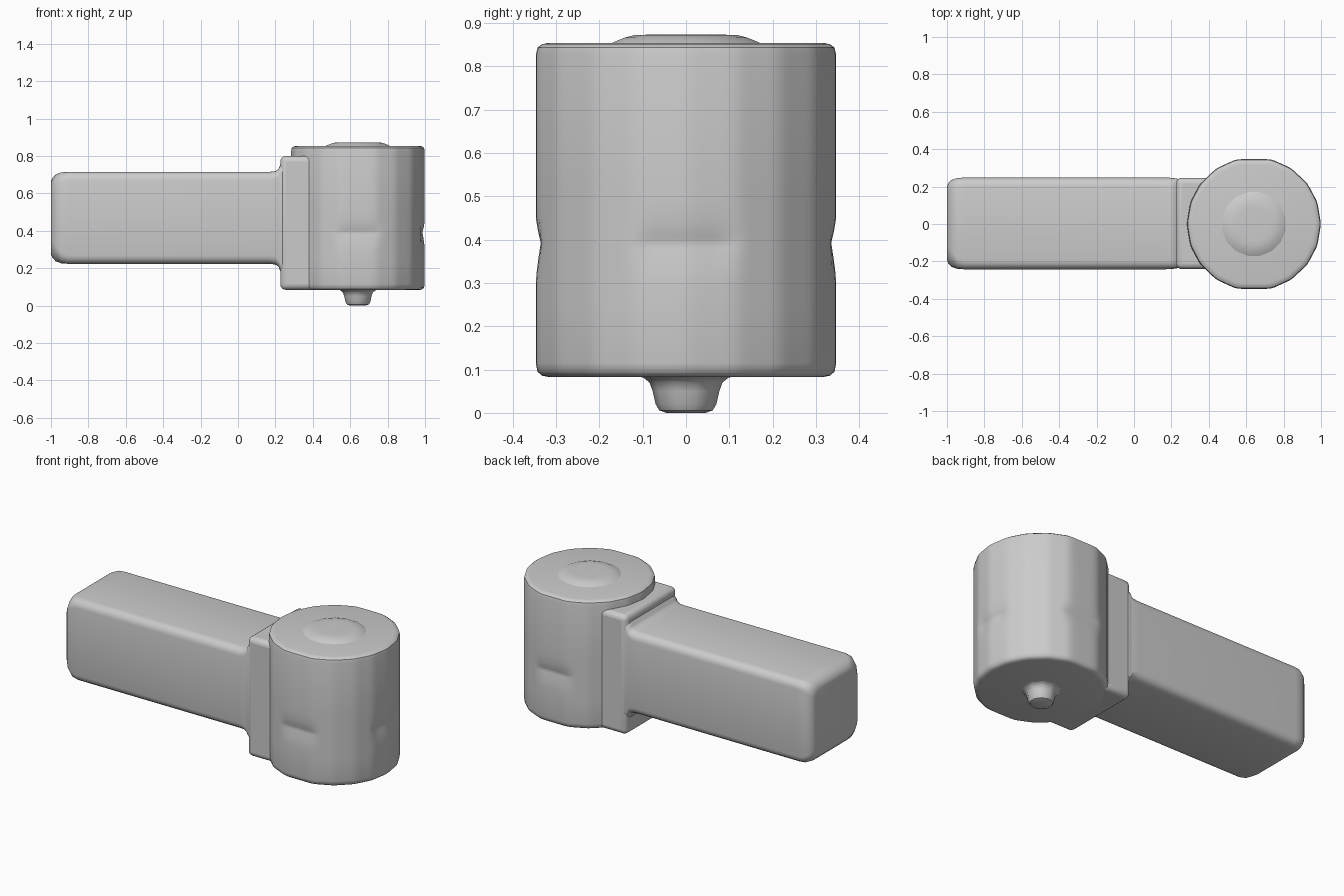
import bpy, bmesh, math

if "Cube" in bpy.data.objects:
    bpy.data.objects.remove(bpy.data.objects["Cube"])

CX = 0.641  # axis of the round head


def loft(name, rings, angle=40):
    """Skin a list of equal-length closed rings and cap both ends."""
    bm = bmesh.new()
    vr = [[bm.verts.new(p) for p in ring] for ring in rings]
    n = len(vr[0])
    for a, b in zip(vr, vr[1:]):
        for i in range(n):
            j = (i + 1) % n
            bm.faces.new((a[i], a[j], b[j], b[i]))
    bm.faces.new(vr[0][::-1])
    bm.faces.new(vr[-1])
    bmesh.ops.recalc_face_normals(bm, faces=bm.faces)
    me = bpy.data.meshes.new(name)
    bm.to_mesh(me)
    bm.free()
    ob = bpy.data.objects.new(name, me)
    bpy.context.collection.objects.link(ob)
    smooth(ob, angle)
    return ob


def smooth(ob, angle=40):
    bpy.ops.object.select_all(action='DESELECT')
    ob.select_set(True)
    bpy.context.view_layer.objects.active = ob
    bpy.ops.object.shade_smooth_by_angle(angle=math.radians(angle))


def turned(name, profile, sides):
    """Turned part on the head axis from (radius, z) pairs."""
    return loft(name, [[(CX + r * math.cos(math.tau * (i + .5) / sides),
                         r * math.sin(math.tau * (i + .5) / sides), z)
                        for i in range(sides)] for r, z in profile])


# Softly faceted outline of the head
quarter = [19, 37, 56, 75]
angles = [0] + quarter + [180 - a for a in quarter[::-1]] + [180]
angles += [360 - a for a in angles[-2:0:-1]]
corners = [(0.359 * math.cos(math.radians(a)), 0.359 * math.sin(math.radians(a))) for a in angles]
outline = []
for (x0, y0), (x1, y1) in zip(corners, corners[1:] + corners[:1]):
    for k in range(6):
        t = k / 6
        outline.append((x0 + (x1 - x0) * t, y0 + (y1 - y0) * t))
count = len(outline)
outline = [tuple(0.25 * outline[i - 1][c] + 0.5 * outline[i][c] + 0.25 * outline[(i + 1) % count][c]
                 for c in (0, 1)) for i in range(count)]


def head_ring(z, inset):
    """One level of the head, with shallow dents facing +x, +y and -y."""
    ring = []
    for x, y in outline:
        a = math.degrees(math.atan2(y, x))
        off = min(abs(a), abs(a - 90), abs(a + 90))
        side = max(0, min(1, (21 - off) / 7))
        dz = (z - 0.392) / (0.09 if z < 0.392 else 0.06)
        dent = 0.012 * side * max(0, 1 - abs(dz)) ** 1.3
        s = 1 - (inset + dent) / 0.357
        ring.append((CX + x * s, y * s, z))
    return ring


# Round head
levels = [(0.083, 0.03), (0.086, 0.015), (0.095, 0.004), (0.115, 0)]
levels += [(z, 0) for z in (0.25, 0.30, 0.33, 0.36, 0.38, 0.392, 0.402, 0.42, 0.45, 0.50)]
levels += [(0.825, 0), (0.843, 0.004), (0.851, 0.015), (0.854, 0.03)]
loft("round_head", [head_ring(z, i) for z, i in levels])

# Low raised cap on top and nub underneath
turned("top_cap", [(0.18, 0.85), (0.168, 0.857), (0.145, 0.866), (0.122, 0.872), (0.09, 0.873)], 16)
turned("bottom_nub", [(0.115, 0.086), (0.098, 0.081), (0.084, 0.07), (0.077, 0.05), (0.07, 0.02),
                      (0.062, 0.006), (0.045, 0.0)], 10)

# Collar joining the head and the arm
bpy.ops.mesh.primitive_cube_add(size=1, location=(0.323, 0.003, 0.442))
collar = bpy.context.object
collar.name = "collar"
collar.scale = (0.194, 0.488, 0.716)
bpy.ops.object.transform_apply(location=False, rotation=False, scale=True)
bev = collar.modifiers.new("rounding", 'BEVEL')
bev.width, bev.segments = 0.03, 4
smooth(collar)


def arm_ring(x, hy, hz, r, r_front):
    """Rounded rectangle across the arm; r_front rounds the -y corners."""
    ring = []
    for sy, sz, start in ((1, 1, 0), (-1, 1, 90), (-1, -1, 180), (1, -1, 270)):
        rad = r if sy > 0 else r_front
        for k in range(5):
            a = math.radians(start + 22.5 * k)
            ring.append((x, 0.003 + sy * (hy - rad) + rad * math.cos(a),
                         0.469 + sz * (hz - rad) + rad * math.sin(a)))
    return ring


# Square arm with a rounded free end and a small flare at the collar
loft("arm", [arm_ring(*s) for s in (
    (-1.0, 0.195, 0.195, 0.05, 0.09), (-0.993, 0.215, 0.212, 0.05, 0.09),
    (-0.975, 0.233, 0.232, 0.05, 0.08), (-0.945, 0.243, 0.243, 0.045, 0.055),
    (-0.91, 0.245, 0.246, 0.045, 0.045), (0.17, 0.245, 0.246, 0.045, 0.045),
    (0.20, 0.244, 0.250, 0.045, 0.045), (0.217, 0.242, 0.262, 0.045, 0.045),
    (0.226, 0.240, 0.285, 0.045, 0.045), (0.24, 0.238, 0.295, 0.045, 0.045))], 50)
